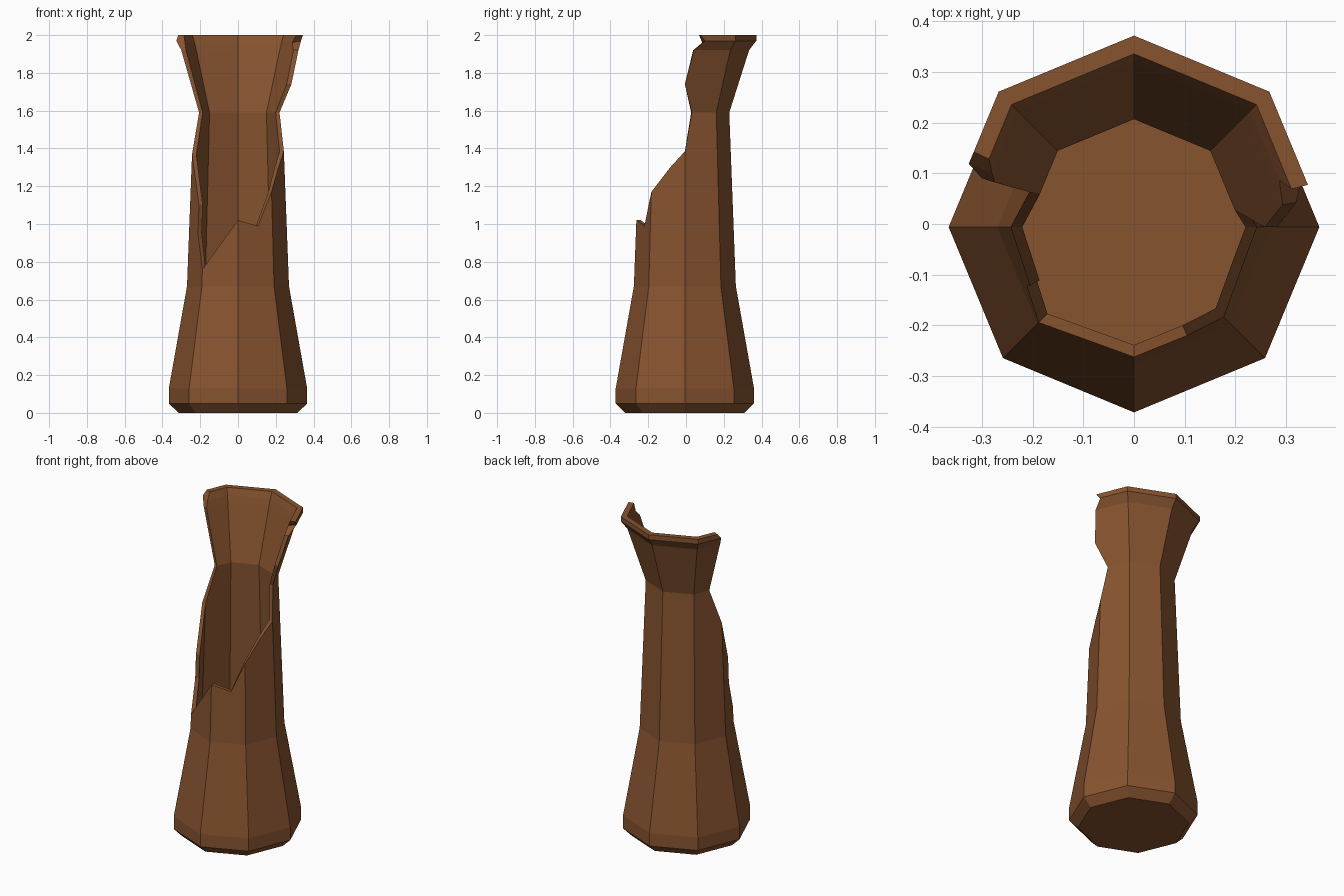
import bpy, bmesh, math
from mathutils import Vector
from mathutils.geometry import delaunay_2d_cdt

if "Cube" in bpy.data.objects:
    bpy.data.objects.remove(bpy.data.objects["Cube"])

# wall profile: outer z, outer radius, inner z, inner radius
PROFILE = [(0, .315, .05, .29), (.05, .366, .08, .325), (.13, .366, .14, .335),
           (.67, .270, .67, .245), (1.59, .235, 1.59, .213),
           (1.92, .340, 1.92, .312), (1.97, .378, 1.96, .325), (2, .378, 2, .342)]
# broken edge from right rim, down across the front, up to left rim: (degrees, height)
BREAK = [(374, 2), (378, 1.97), (369, 1.92), (360, 1.74), (370, 1.59), (360, 1.385),
         (340, 1.3), (315, 1.17), (296, .99), (270, 1.02), (225, .76), (208, .95),
         (209, 1.1), (180, 1.37), (161, 1.59), (162, 1.92), (159, 1.97), (155, 2)]
CENTRE_Y = -.006
heights = [p[0] for p in PROFILE]


def wall_point(u, z, inner):
    """Map (side number, height) onto the outer or inner eight-sided wall."""
    for a, b in zip(PROFILE, PROFILE[1:]):
        if z <= b[0] + 1e-5:
            break
    t = (z - a[0]) / (b[0] - a[0])
    k = 2 if inner else 0
    h, r = (a[k + i] + (b[k + i] - a[k + i]) * t for i in (0, 1))
    n = math.floor(u + 1e-5)
    c = [Vector((r * math.cos(math.radians(45 * j)),
                 r * math.sin(math.radians(45 * j)), h)) for j in (n, n + 1)]
    return c[0].lerp(c[1], u - n) + Vector((0, CENTRE_Y, 0))


# unrolled wall sheet, cut by the facet corners, rings and broken edge
outline = [(2, 0)] + [(10, h) for h in heights] + [(d / 45, z) for d, z in BREAK]
outline += [(2, h) for h in reversed(heights[1:])]
pts = [Vector(p) for p in outline]
edges = []
lines = [((i, 0), (i, 2)) for i in range(3, 10)]
lines += [((2, h), (10, h)) for h in heights]
for a, b in lines:
    edges.append((len(pts), len(pts) + 1))
    pts += [Vector(a), Vector(b)]
flat, _, faces, _, _, origin = delaunay_2d_cdt(
    pts, edges, [list(range(len(outline)))], 0, 1e-5)
faces = [f for f, o in zip(faces, origin) if o]

# roll the sheet into outer and inner walls
bm = bmesh.new()
outer = [bm.verts.new(wall_point(p.x, p.y, False)) for p in flat]
inner = [bm.verts.new(wall_point(p.x, p.y, True)) for p in flat]
count = {}
for f in faces:
    bm.faces.new([outer[i] for i in f])
    bm.faces.new([inner[i] for i in reversed(f)])
    for a, b in zip(f, list(f[1:]) + [f[0]]):
        key = tuple(sorted((a, b)))
        count[key] = count.get(key, 0) + 1

# rim and broken edge thickness
for (a, b), n in count.items():
    pa, pb = flat[a], flat[b]
    seam = any(abs(pa.x - s) < 1e-4 and abs(pb.x - s) < 1e-4 for s in (2, 10))
    base = pa.y < 1e-4 and pb.y < 1e-4
    if n == 1 and not seam and not base:
        bm.faces.new((outer[a], outer[b], inner[b], inner[a]))

# underside and inside floor
for is_inner in (False, True):
    bm.faces.new([bm.verts.new(wall_point(i, 0, is_inner)) for i in range(8)])

bmesh.ops.remove_doubles(bm, verts=bm.verts, dist=1e-4)
bmesh.ops.delete(bm, geom=[v for v in bm.verts if not v.link_faces], context='VERTS')
bmesh.ops.recalc_face_normals(bm, faces=bm.faces)
bmesh.ops.dissolve_limit(bm, angle_limit=math.radians(1), verts=bm.verts, edges=bm.edges)

mesh = bpy.data.meshes.new("broken_vase")
bm.to_mesh(mesh)
bm.free()
clay = bpy.data.materials.new("brown clay")
clay.diffuse_color = (.245, .088, .029, 1)
clay.use_nodes = True
clay.node_tree.nodes["Principled BSDF"].inputs["Base Color"].default_value = clay.diffuse_color
mesh.materials.append(clay)
vase = bpy.data.objects.new("broken_vase", mesh)
bpy.context.collection.objects.link(vase)
